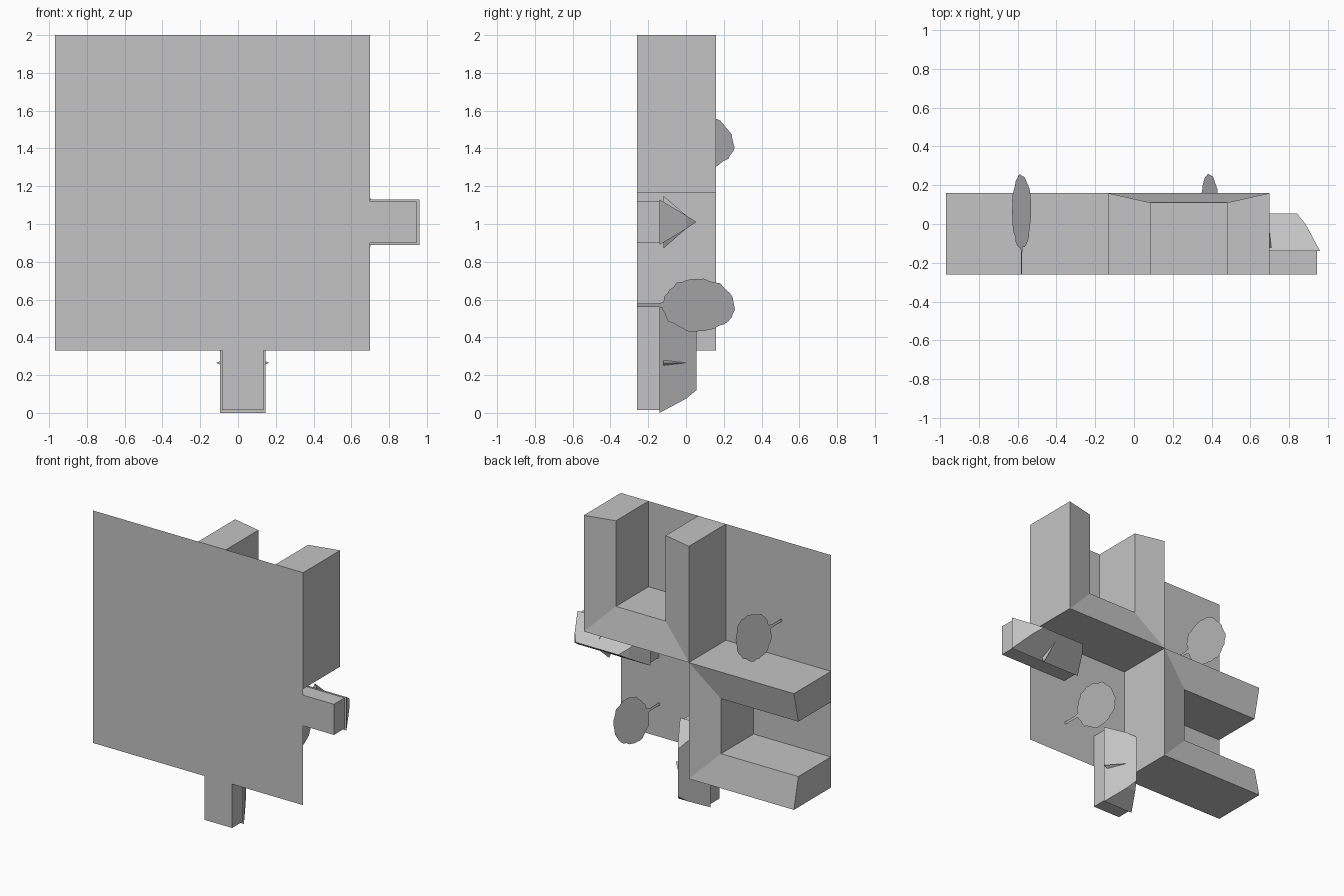
import bpy, bmesh, math, random

cube = bpy.data.objects.get("Cube")
if cube:
    bpy.data.objects.remove(cube)

random.seed(4)
GROUND, EAVE = -0.26, -0.14     # ground plane and house wall height, along y

grey = bpy.data.materials.new("plain_grey")
grey.use_nodes = True
grey.diffuse_color = (0.55, 0.55, 0.55, 1)
grey.node_tree.nodes["Principled BSDF"].inputs["Base Color"].default_value = grey.diffuse_color


def make(name, verts, faces, closed=True):
    bm = bmesh.new()
    vs = [bm.verts.new(v) for v in verts]
    for f in faces:
        bm.faces.new([vs[i] for i in f])
    if closed:
        bmesh.ops.recalc_face_normals(bm, faces=bm.faces)
    mesh = bpy.data.meshes.new(name)
    bm.to_mesh(mesh)
    bm.free()
    mesh.materials.append(grey)
    obj = bpy.data.objects.new(name, mesh)
    bpy.context.collection.objects.link(obj)
    return obj


# Ground sheet, standing upright and facing the front
make("ground", [(-0.97, GROUND, 0.33), (0.70, GROUND, 0.33),
                (0.70, GROUND, 2), (-0.97, GROUND, 2)], [(0, 1, 2, 3)], False)


# Courtyard blocks: U-shaped plan, roof falling towards the court
def courtyard_block(name, place):
    size, wing = 0.835, 0.22
    far = size - wing
    outer = [(0, size), (0, 0), (size, 0), (size, size)]
    inner = [(far, size), (far, wing), (wing, wing), (wing, size)]
    plan = outer + inner
    n = len(plan)
    verts = [place(u, GROUND, v) for u, v in plan]
    verts += [place(u, 0.16, v) for u, v in outer]
    verts += [place(u, 0.11, v) for u, v in inner]
    faces = [(i, (i + 1) % n, (i + 1) % n + n, i + n) for i in range(n)]
    for i in range(3):
        ring = (i, i + 1, n - 2 - i, n - 1 - i)
        faces += [ring, tuple(k + n for k in ring)]
    make(name, verts, faces)


courtyard_block("upper_courtyard_block", lambda u, y, v: (u - 0.135, y, v + 1.165))
courtyard_block("lower_courtyard_block", lambda u, y, v: (-0.135 - v, y, 0.33 + u))


# Small houses: box walls, half-hipped roof and a slim dormer on each slope
def house(name, place):
    def box_ring(a, c, y):
        return [place(s * a, y, t * c) for s, t in ((-1, -1), (1, -1), (1, 1), (-1, 1))]

    make(name + "_walls", box_ring(0.275, 0.11, GROUND) + box_ring(0.275, 0.11, EAVE),
         [(0, 1, 2, 3), (4, 5, 6, 7)] +
         [(i, (i + 1) % 4, (i + 1) % 4 + 4, i + 4) for i in range(4)])

    verts = box_ring(0.29, 0.12, EAVE) + box_ring(0.215, 0.036, 0)
    verts += [place(-0.17, 0.055, 0), place(0.17, 0.055, 0)]
    make(name + "_roof", verts,
         [(0, 1, 2, 3), (0, 1, 5, 9, 8, 4), (2, 3, 7, 8, 9, 6),
          (1, 2, 6, 5), (3, 0, 4, 7), (5, 6, 9), (7, 4, 8)])

    for side, label in ((-1, "first"), (1, "second")):
        make(f"{name}_{label}_dormer",
             [place(0.025, 0, side * 0.036), place(0.025, -0.12, side * 0.14),
              place(0.01, -0.12, side * 0.105), place(0.04, -0.12, side * 0.105)],
             [(0, 1, 2), (0, 1, 3), (0, 2, 3), (1, 2, 3)])


house("side_house", lambda l, y, c: (0.67 + l, y, 1.01 + c))
house("bottom_house", lambda l, y, c: (0.025 + c, y, 0.29 - l))


# Trees: flat cut-out cards with ragged crowns, turned a little
def tree(name, x, z):
    def card(w, y):
        return (x + 0.33 * w, y, z + 0.944 * w)

    count = 40
    crown = []
    for i in range(count):
        a = 2 * math.pi * i / count
        r = 1 + random.uniform(-0.05, 0.04)
        crown.append(card(0.15 * r * math.sin(a), 0.065 + 0.19 * r * math.cos(a)))
    make(name + "_crown", crown, [range(count)], False)
    make(name + "_trunk", [card(-0.009, GROUND), card(0.009, GROUND),
                           card(0.009, -0.15), card(0.02, -0.11),
                           card(-0.02, -0.11), card(-0.009, -0.15)], [range(6)], False)


tree("upper_tree", -0.58, 1.43)
tree("lower_tree", 0.39, 0.57)
